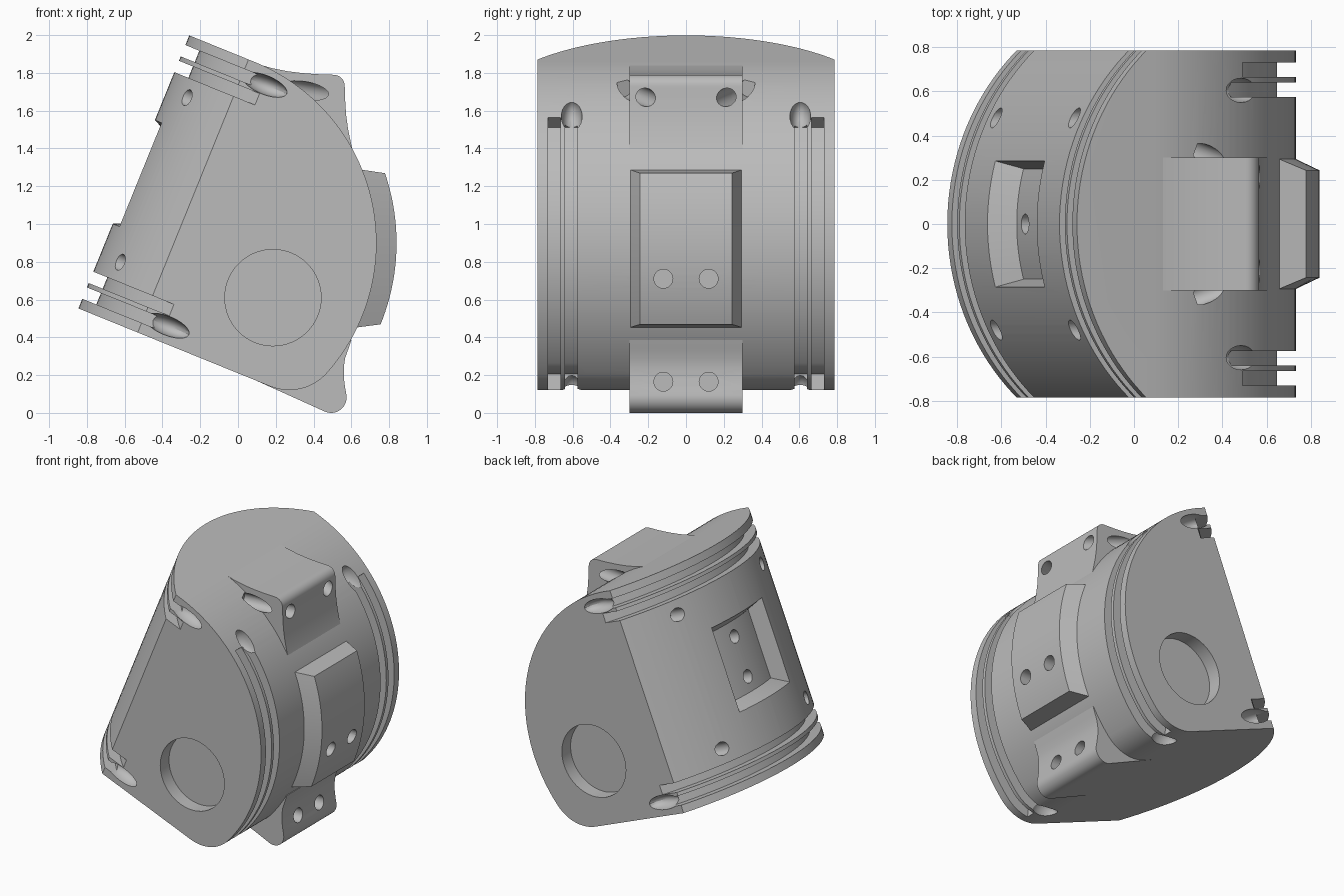
import bpy, bmesh, math
from mathutils import Vector, Matrix

if "Cube" in bpy.data.objects:
    bpy.data.objects.remove(bpy.data.objects["Cube"])

# Tilted local frame: V goes into the body, U runs along the curved left face
TILT = math.radians(22.1)
U = Vector((math.sin(TILT), 0, math.cos(TILT)))
V = Vector((math.cos(TILT), 0, -math.sin(TILT)))
O = Vector((-0.845, 0, 0.553))
HALF = 0.785                                    # half width
LEN, SAG, RL = 1.56, 0.338, 1.08                # left face length, bulge, radius
R, CV = 1.034, 0.374                            # right arc radius and centre
CU = LEN - R
RF = 0.265                                      # bottom fillet
FV = CV + math.sqrt((R - RF) ** 2 - (RF - CU) ** 2)
YDIR = Vector((0, 1, 0))

grey = bpy.data.materials.new("plain_grey")
grey.diffuse_color = (0.5, 0.5, 0.5, 1)
grey.use_nodes = True
grey.node_tree.nodes["Principled BSDF"].inputs["Base Color"].default_value = grey.diffuse_color


def local(v, y, u):
    return O + V * v + U * u + YDIR * y


C = local(CV, 0, CU)
F = local(FV, 0, RF)
JOIN = math.degrees(math.atan2(F.z - C.z, F.x - C.x))   # fillet meets big arc
DOWN = -90 - math.degrees(TILT)
TOP = 90 - math.degrees(TILT)


def arc(c, r, a0, a1, n):
    """Points (x, z) of an arc, angles in degrees."""
    return [(c[0] + r * math.cos(math.radians(a0 + (a1 - a0) * i / n)),
             c[1] + r * math.sin(math.radians(a0 + (a1 - a0) * i / n))) for i in range(n + 1)]


def to_object(name, bm):
    bmesh.ops.recalc_face_normals(bm, faces=bm.faces)
    me = bpy.data.meshes.new(name)
    bm.to_mesh(me)
    bm.free()
    me.materials.append(grey)
    ob = bpy.data.objects.new(name, me)
    bpy.context.scene.collection.objects.link(ob)
    return ob


def loft(name, rings):
    bm = bmesh.new()
    vs = [[bm.verts.new(p) for p in ring] for ring in rings]
    k = len(rings[0])
    for a, b in zip(vs, vs[1:]):
        for i in range(k):
            bm.faces.new((a[i], a[(i + 1) % k], b[(i + 1) % k], b[i]))
    bm.faces.new(vs[0])
    bm.faces.new(vs[-1])
    return to_object(name, bm)


def slab(name, pts, y0, y1):
    """Extrude an (x, z) profile along y."""
    return loft(name, [[Vector((x, y, z)) for x, z in pts] for y in (y0, y1)])


def column(name, pts, u0, u1):
    """Extrude a (v, y) profile along the tilted axis."""
    return loft(name, [[local(v, y, u) for v, y in pts] for u in (u0, u1)])


def bore(p, q, r, n=28):
    p, q = Vector(p), Vector(q)
    bm = bmesh.new()
    m = Matrix.Translation((p + q) / 2) @ (q - p).to_track_quat('Z', 'Y').to_matrix().to_4x4()
    bmesh.ops.create_cone(bm, cap_ends=True, segments=n, radius1=r, radius2=r,
                          depth=(q - p).length, matrix=m)
    return to_object("bore_cutter", bm)


def scoop(p, a, b, c):
    """Ellipsoid cutter whose half axes are a, b, c."""
    bm = bmesh.new()
    m = Matrix.Translation(p) @ Matrix((a, b, c)).transposed().to_4x4()
    bmesh.ops.create_uvsphere(bm, u_segments=20, v_segments=12, radius=1, matrix=m)
    return to_object("scoop_cutter", bm)


def left_arc(r, half_angle, n=40):
    return [(RL - r * math.cos(t), r * math.sin(t))
            for t in (math.radians(half_angle) * (2 * i / n - 1) for i in range(n + 1))]


def carve(ob, cutters):
    for c in cutters:
        m = ob.modifiers.new("cut", 'BOOLEAN')
        m.operation, m.solver, m.object = 'DIFFERENCE', 'EXACT', c
    me = bpy.data.meshes.new_from_object(ob.evaluated_get(bpy.context.evaluated_depsgraph_get()))
    ob.modifiers.clear()
    ob.data = me
    me.shade_smooth()
    me.set_sharp_from_angle(angle=math.radians(25))


# Main body: side profile extruded across the width
p0, p1 = local(0, 0, 0), local(0, 0, LEN)
body = slab("body", [(p0.x, p0.z)] + arc((F.x, F.z), RF, DOWN, JOIN, 14)
            + arc((C.x, C.z), R, JOIN, TOP, 48)[1:] + [(p1.x, p1.z)], -HALF, HALF)

# Rounding of the left face
cuts = [column("round_cutter", left_arc(RL, 50) + [(-0.3, 1.0), (-0.3, -1.0)], -0.1, LEN + 0.1)]

# Paired ring grooves on both curved faces, with scooped ends
for lo, hi in ((0.055, 0.12), (0.145, 0.21)):
    for a, b in ((lo, hi), (LEN - hi, LEN - lo)):
        cuts.append(column("groove_cutter",
                           left_arc(RL - 0.08, 58) + left_arc(RL + 0.06, 58)[::-1], a, b))
    band = []
    for off in (0.04, -0.085):
        run = arc((F.x, F.z), RF + off, -85, JOIN, 10) + arc((C.x, C.z), R + off, JOIN, 40, 30)[1:]
        band += run if off > 0 else run[::-1]
    for a, b in ((HALF - hi, HALF - lo), (lo - HALF, hi - HALF)):
        cuts.append(slab("groove_cutter", band, a, b))
for s in (-1, 1):
    for u in (0.092, LEN - 0.092):
        cuts.append(scoop(local(0.47, s * HALF, u), V * 0.125, YDIR * 0.08, U * 0.05))
    for cen, r, deg in ((C, R, 40.5), (F, RF, -95)):
        t = math.radians(deg)
        n, tan = Vector((math.cos(t), 0, math.sin(t))), Vector((-math.sin(t), 0, math.cos(t)))
        cuts.append(scoop(cen + n * r + YDIR * s * 0.605, n * 0.085, YDIR * 0.055, tan * 0.1))
    # round side recess
    cuts.append(bore((0.185, s * 0.685, 0.61), (0.185, s * 0.9, 0.61), 0.255, 64))
    # screw holes on the left face
    for u in (0.31, LEN - 0.31):
        cuts.append(bore(local(-0.05, s * 0.48, u), local(0.21, s * 0.48, u), 0.045))

# Recessed panel in the left face with two holes
rings = []
for i in range(17):
    k = 2 * i / 16 - 1
    ring = []
    for r, y, us in ((RL + 0.04, 0.297, (0.465, 1.095)), (RL - 0.12, 0.25, (1.02, 0.54))):
        t = math.asin(k * y / r)
        ring += [local(RL - r * math.cos(t), r * math.sin(t), u) for u in us]
    rings.append(ring)
cuts.append(loft("panel_cutter", rings))
for u in (0.64, 0.92):
    cuts.append(bore(local(0.05, 0, u), local(0.22, 0, u), 0.045))

# Raised pad on the right face
rings = []
for i in range(25):
    ring = []
    for r, y, a0, a1 in ((1.01, 0.305, -26.5, 22.8), (1.14, 0.243, -22.2, 18.9)):
        t = math.radians(a0 + (a1 - a0) * i / 24)
        for s in ((-1, 1) if r < 1.1 else (1, -1)):
            ring.append(C + Vector((r * math.cos(t), s * y, r * math.sin(t))))
    rings.append(ring)
pad = loft("raised_pad", rings)

# Upper and lower lugs
upper = slab("upper_lug", [(0.1, 1.6), (0.11, 1.845), (0.18, 1.825), (0.26, 1.809), (0.34, 1.799),
                           (0.42, 1.793)] + arc((0.505, 1.73), 0.06, 90, 0, 8)
             + [(0.567, 1.66), (0.572, 1.58), (0.583, 1.5), (0.602, 1.41), (0.622, 1.345),
                (0.645, 1.285), (0.55, 1.2)], -0.3, 0.3)
q = local(1.02, 0, 0)
lower = slab("lower_lug", [(q.x, q.z)] + arc((0.493, 0.082), 0.082, DOWN, 8, 12)
             + [(0.566, 0.14), (0.56, 0.19), (0.56, 0.24), (0.567, 0.29), (0.585, 0.34),
                (0.6, 0.385), (0.45, 0.45), (0.2, 0.35)], -0.3, 0.3)

# Fastener holes through the lugs and pad
pad_cuts, up_cuts, low_cuts = [], [], []
for s in (-1, 1):
    pad_cuts.append(bore((0.62, s * 0.12, 0.71), (0.95, s * 0.12, 0.71), 0.05))
    low_cuts.append(bore((0.4, s * 0.12, 0.165), (0.7, s * 0.12, 0.165), 0.05))
    up_cuts.append(bore((0.66, s * 0.176, 1.655), (0.27, s * 0.332, 1.72), 0.048))

carve(body, cuts + pad_cuts + up_cuts + low_cuts)
carve(pad, pad_cuts)
carve(upper, up_cuts)
carve(lower, low_cuts)
for c in set(cuts + pad_cuts + up_cuts + low_cuts):
    bpy.data.objects.remove(c)
